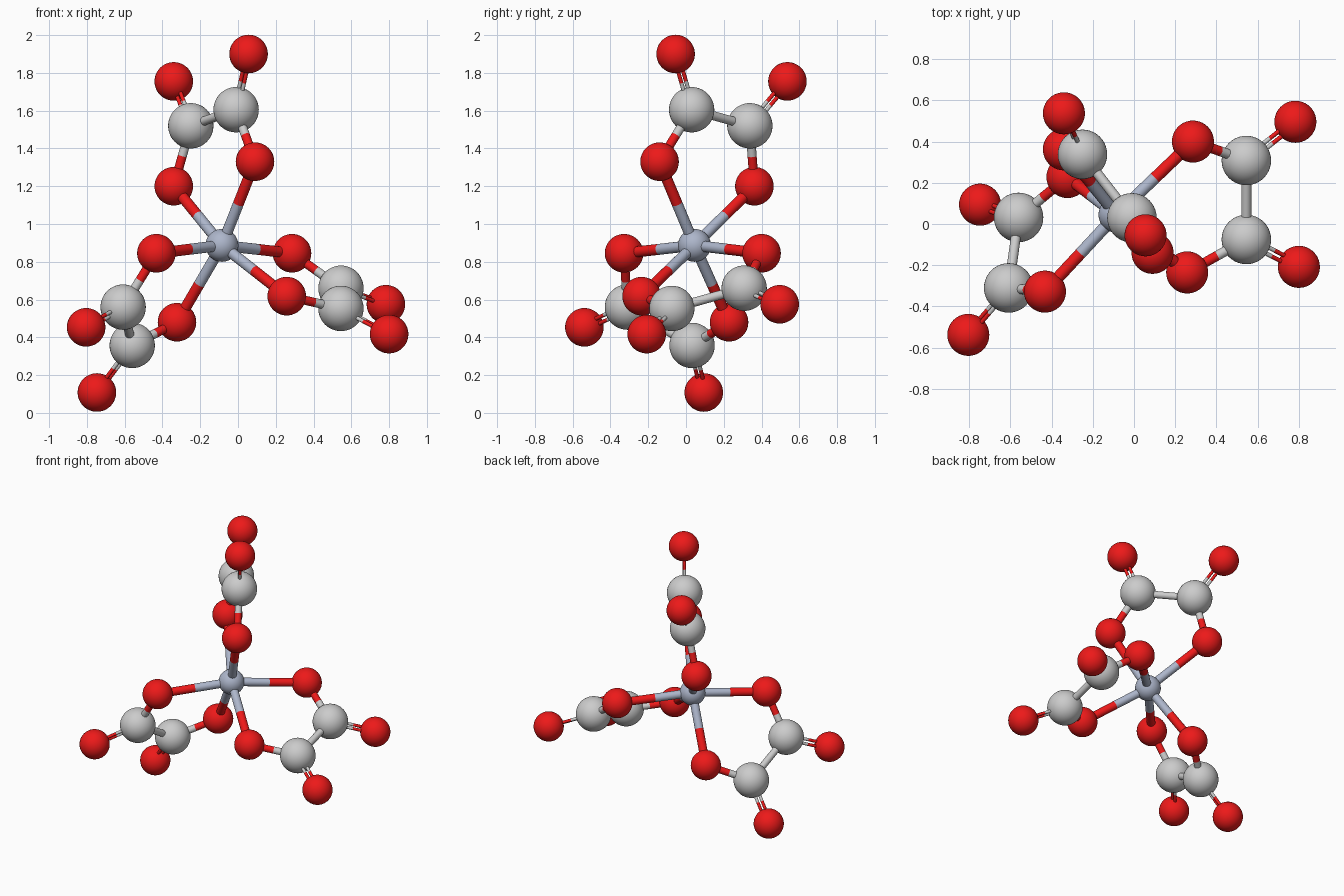
import bpy
from mathutils import Vector

if "Cube" in bpy.data.objects:
    bpy.data.objects.remove(bpy.data.objects["Cube"])


def material(name, rgb):
    m = bpy.data.materials.new(name)
    m.diffuse_color = (*rgb, 1)
    m.use_nodes = True
    m.node_tree.nodes["Principled BSDF"].inputs["Base Color"].default_value = m.diffuse_color
    return m


RED = material("oxygen_red", (0.85, 0.01, 0.01))
BLUE = material("metal_blue_grey", (0.42, 0.47, 0.60))
GREY = None


def finish(name, mat):
    ob = bpy.context.object
    ob.name = name
    if mat:
        ob.data.materials.append(mat)
    bpy.ops.object.shade_smooth_by_angle()
    return ob


def atom(name, pos, radius, mat):
    bpy.ops.mesh.primitive_uv_sphere_add(segments=40, ring_count=24, radius=radius, location=pos)
    finish(name, mat)


def rod(name, a, b, radius, mat):
    d = b - a
    bpy.ops.mesh.primitive_cylinder_add(vertices=20, radius=radius, depth=d.length, location=(a + b) / 2)
    bpy.context.object.rotation_euler = d.to_track_quat('Z', 'Y').to_euler()
    finish(name, mat)


def bond(name, a, b, radius, mat_a, mat_b, offset=Vector()):
    """Stick between two atoms, each half in the colour of its atom."""
    a, b = a + offset, b + offset
    mid = (a + b) / 2
    rod(name + "_inner", a, mid, radius, mat_a)
    rod(name + "_outer", mid, b, radius, mat_b)


# central metal atom
metal = Vector((-0.085, 0.045, 0.887))
atom("metal_atom", metal, 0.087, BLUE)

# each ligand: two arms of (bound oxygen, carbon, outer oxygen)
ligands = {
    "upper": [((0.09, -0.14, 1.33), (-0.01, 0.03, 1.605), (0.056, -0.055, 1.90)),
              ((-0.34, 0.362, 1.20), (-0.25, 0.338, 1.52), (-0.34, 0.537, 1.755))],
    "left": [((-0.432, -0.328, 0.845), (-0.608, -0.31, 0.56), (-0.804, -0.538, 0.453)),
             ((-0.323, 0.228, 0.48), (-0.56, 0.032, 0.357), (-0.747, 0.094, 0.108))],
    "right": [((0.286, 0.40, 0.845), (0.545, 0.308, 0.66), (0.783, 0.496, 0.575)),
              ((0.258, -0.235, 0.618), (0.545, -0.075, 0.553), (0.80, -0.208, 0.417))],
}

for side, arms in ligands.items():
    carbons = [Vector(arm[1]) for arm in arms]
    axis = carbons[1] - carbons[0]
    bond(f"{side}_carbon_bond", *carbons, 0.024, GREY, GREY)
    for i, arm in enumerate(arms, 1):
        near, carbon, far = map(Vector, arm)
        tag = f"{side}_{i}"
        atom(f"{tag}_bound_oxygen", near, 0.102, RED)
        atom(f"{tag}_carbon", carbon, 0.12, GREY)
        atom(f"{tag}_outer_oxygen", far, 0.102, RED)
        bond(f"{tag}_metal_bond", metal, near, 0.029, BLUE, RED)
        bond(f"{tag}_single_bond", near, carbon, 0.024, RED, GREY)
        # double bond: two thin rods spread in the plane of the ligand
        d = far - carbon
        spread = d.cross(axis.cross(d)).normalized().cross(d).cross(d).normalized() * 0.016
        for k, s in enumerate((1, -1), 1):
            bond(f"{tag}_double_bond_{k}", carbon, far, 0.0105, GREY, RED, spread * s)
